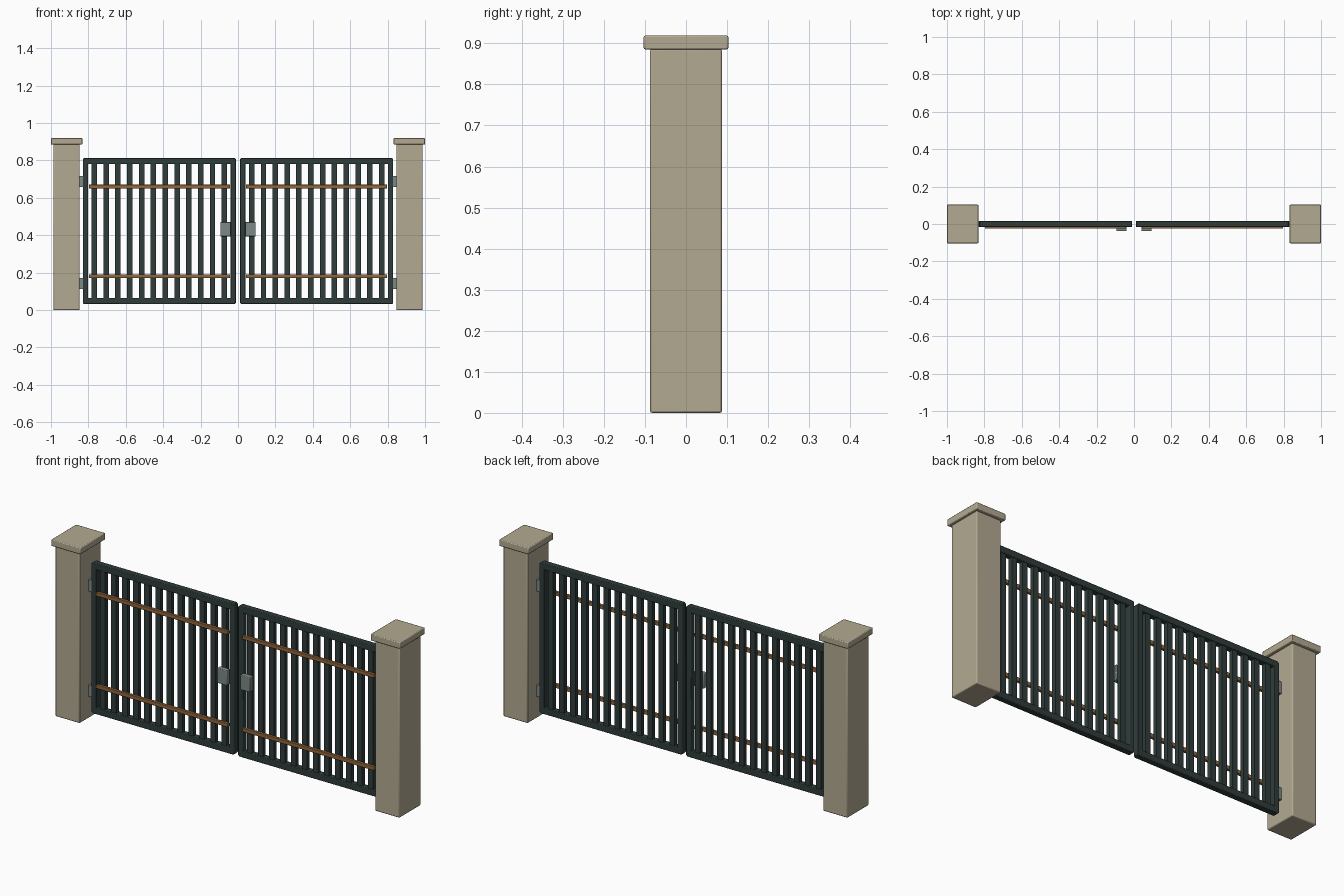
import bpy

if "Cube" in bpy.data.objects:
    bpy.data.objects.remove(bpy.data.objects["Cube"])


def material(name, rgb):
    m = bpy.data.materials.new(name)
    m.diffuse_color = (*rgb, 1)
    m.use_nodes = True
    m.node_tree.nodes["Principled BSDF"].inputs["Base Color"].default_value = m.diffuse_color
    return m


STONE = material("warm stone", (0.45, 0.40, 0.285))
IRON = material("dark green iron", (0.028, 0.046, 0.044))
COPPER = material("copper brown", (0.29, 0.135, 0.045))
STEEL = material("grey steel", (0.20, 0.25, 0.24))


def box(name, x, y, z, mat, bevel=0.0):
    """Box from (min, max) ranges on each axis, with optional softened edges."""
    bpy.ops.mesh.primitive_cube_add(
        size=1, location=[(r[0] + r[1]) / 2 for r in (x, y, z)])
    ob = bpy.context.object
    ob.name = name
    ob.scale = [abs(r[1] - r[0]) for r in (x, y, z)]
    bpy.ops.object.transform_apply(location=False, rotation=False, scale=True)
    ob.data.materials.append(mat)
    if bevel:
        mod = ob.modifiers.new("soft_edges", 'BEVEL')
        mod.width = bevel
        mod.segments = 2
        bpy.ops.object.shade_smooth_by_angle()
    return ob


for side, s in (("left", -1), ("right", 1)):
    def part(name, x, y, z, mat, bevel=0.0):
        return box(f"{side}_{name}", (s * x[0], s * x[1]), y, z, mat, bevel)

    # Stone post and its cap
    part("post", (0.847, 0.987), (-0.0875, 0.0875), (0, 0.887), STONE, 0.005)
    part("post_cap", (0.832, 1.0), (-0.103, 0.103), (0.885, 0.919), STONE, 0.004)

    # Gate leaf frame
    for name, x in (("inner_stile", (0.011, 0.040)), ("outer_stile", (0.801, 0.830))):
        part(name, x, (-0.016, 0.016), (0.036, 0.809), IRON, 0.003)
    for name, z in (("bottom_rail", (0.032, 0.065)), ("top_rail", (0.780, 0.813))):
        part(name, (0.015, 0.826), (-0.016, 0.016), z, IRON, 0.003)

    # Upright bars
    for i in range(12):
        c = 0.073 + i * 0.0632
        part(f"bar_{i + 1}", (c - 0.0145, c + 0.0145), (-0.011, 0.011),
             (0.062, 0.783), IRON)

    # Copper strips across the front
    for name, z in (("lower_strip", 0.181), ("upper_strip", 0.660)):
        part(name, (0.042, 0.797), (-0.025, -0.010), (z - 0.010, z + 0.010),
             COPPER, 0.002)

    # Latch plate
    part("latch", (0.039, 0.094), (-0.038, -0.010), (0.393, 0.470), STEEL, 0.003)

    # Hinges between leaf and post
    for name, z in (("lower_hinge", 0.142), ("upper_hinge", 0.687)):
        part(name, (0.822, 0.853), (-0.013, 0.013), (z - 0.030, z + 0.030), STEEL)
